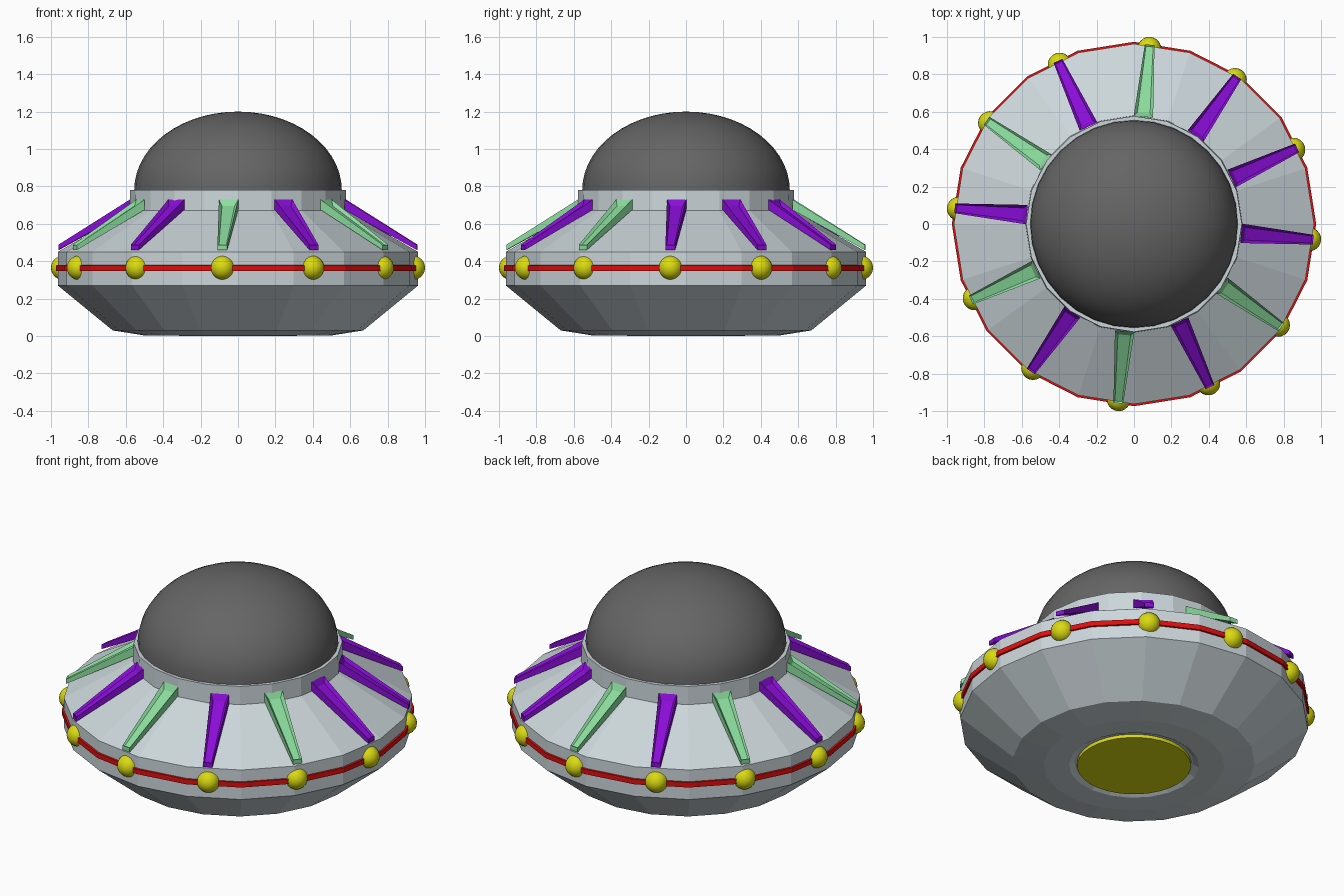
import bpy, bmesh, math
from mathutils import Matrix

if "Cube" in bpy.data.objects:
    bpy.data.objects.remove(bpy.data.objects["Cube"])

SIDES = 20


def material(name, rgb):
    m = bpy.data.materials.new(name)
    m.diffuse_color = (*rgb, 1)
    m.use_nodes = True
    m.node_tree.nodes["Principled BSDF"].inputs["Base Color"].default_value = m.diffuse_color
    return m


GREY = material("hull grey", (0.60, 0.67, 0.70))
DARK = material("dome dark grey", (0.13, 0.13, 0.13))
RED = material("band red", (0.75, 0.004, 0.004))
YELLOW = material("lamp yellow", (0.70, 0.70, 0.006))
GREEN = material("fin green", (0.26, 0.72, 0.34))
PURPLE = material("fin purple", (0.25, 0.004, 0.68))


def finish(bm, name, mat, smooth=None):
    bmesh.ops.recalc_face_normals(bm, faces=bm.faces)
    me = bpy.data.meshes.new(name)
    bm.to_mesh(me)
    bm.free()
    me.materials.append(mat)
    ob = bpy.data.objects.new(name, me)
    bpy.context.collection.objects.link(ob)
    if smooth:
        bpy.ops.object.select_all(action='DESELECT')
        ob.select_set(True)
        bpy.context.view_layer.objects.active = ob
        bpy.ops.object.shade_smooth_by_angle(angle=math.radians(smooth))
    return ob


def lathe(name, profile, mat, sides=SIDES, closed=False, smooth=None):
    """Revolve (radius, z) points around the z axis."""
    bm = bmesh.new()
    rings = []
    for r, z in profile:
        if r == 0:
            rings.append([bm.verts.new((0, 0, z))] * sides)
        else:
            rings.append([bm.verts.new((r * math.cos(math.tau * i / sides),
                                        r * math.sin(math.tau * i / sides), z))
                          for i in range(sides)])
    pairs = list(zip(rings, rings[1:]))
    if closed:
        pairs.append((rings[-1], rings[0]))
    for a, b in pairs:
        for i in range(sides):
            j = (i + 1) % sides
            quad = dict.fromkeys((a[i], a[j], b[j], b[i]))
            bm.faces.new(list(quad))
    return finish(bm, name, mat, smooth)


# Faceted saucer hull with a shallow recess underneath
lathe("hull", [(0, 0.02), (0.33, 0.02), (0.36, 0.004), (0.50, 0.003), (0.67, 0.03),
               (0.963, 0.27), (0.963, 0.45), (0.58, 0.67), (0.577, 0.78),
               (0.55, 0.78), (0, 0.78)], GREY)

# Glowing disc under the hull
lathe("belly_light", [(0, 0.0), (0.315, 0.0), (0.315, 0.022), (0, 0.022)],
      YELLOW, 32, smooth=30)

# Red band around the rim
lathe("rim_band", [(0.95, 0.346), (0.974, 0.348), (0.974, 0.378), (0.95, 0.38)],
      RED, closed=True)

# Smooth dome
steps = 14
arc = [(0.555 * math.cos(math.pi / 2 * i / steps),
        0.78 + 0.42 * math.sin(math.pi / 2 * i / steps)) for i in range(steps)]
lathe("dome", [(0, 0.78)] + arc + [(0, 1.2)], DARK, 32, smooth=40)


def fin(name, mat, angle):
    """Tapered sloping slab with a sunken top face."""
    bm = bmesh.new()

    def loop(r0, w0, z0, r1, w1, z1):
        return [bm.verts.new(p) for p in ((r0, -w0, z0), (r1, -w1, z1),
                                          (r1, w1, z1), (r0, w0, z0))]
    base = loop(0.575, 0.052, 0.675, 0.962, 0.026, 0.46)
    rim = loop(0.575, 0.052, 0.73, 0.962, 0.026, 0.488)
    floor = loop(0.595, 0.034, 0.695, 0.952, 0.019, 0.482)
    bm.faces.new(base)
    bm.faces.new(floor)
    for a, b in ((base, rim), (rim, floor)):
        for i in range(4):
            j = (i + 1) % 4
            bm.faces.new((a[i], a[j], b[j], b[i]))
    bm.transform(Matrix.Rotation(angle, 4, 'Z'))
    finish(bm, name, mat)


def lamp(name, angle):
    bm = bmesh.new()
    bmesh.ops.create_uvsphere(bm, u_segments=20, v_segments=12, radius=0.064)
    bm.transform(Matrix.Rotation(angle, 4, 'Z') @ Matrix.Translation((0.94, 0, 0.365)))
    finish(bm, name, YELLOW, smooth=40)


# Twelve fins, each with a lamp below it on the rim
green_fins = {0, 4, 6, 8, 10}
for k in range(12):
    a = math.radians(85 - 30 * k)
    fin(f"fin_{k + 1}", GREEN if k in green_fins else PURPLE, a)
    lamp(f"rim_lamp_{k + 1}", a)
